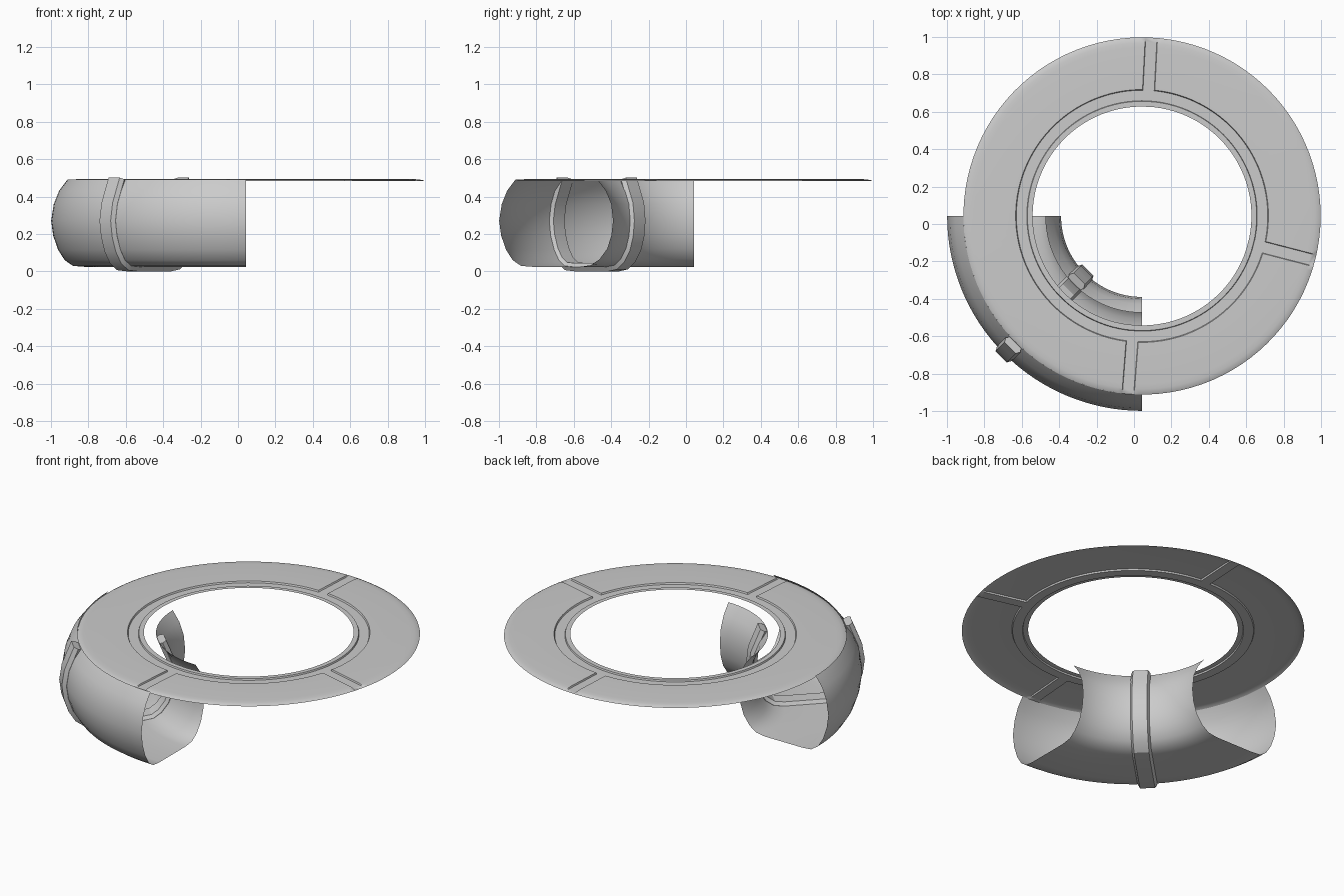
import bpy, bmesh
from math import sin, cos, asin, pi, radians, hypot

if "Cube" in bpy.data.objects:
    bpy.data.objects.remove(bpy.data.objects["Cube"])

CX, CY = 0.043, 0.043          # common axis of ring and trough


def polar(r, a, z):
    return (CX + r * cos(a), CY + r * sin(a), z)


def make(name, rows, close_u=False, close_v=False, caps=False, angle=35):
    """Skin a grid of points (rows of equal length) into a mesh object."""
    bm = bmesh.new()
    g = [[bm.verts.new(p) for p in row] for row in rows]
    n, m = len(g), len(g[0])
    for i in range(n if close_u else n - 1):
        for j in range(m if close_v else m - 1):
            i2, j2 = (i + 1) % n, (j + 1) % m
            bm.faces.new((g[i][j], g[i2][j], g[i2][j2], g[i][j2]))
    if caps:
        bm.faces.new(g[0])
        bm.faces.new(g[-1])
    bmesh.ops.recalc_face_normals(bm, faces=bm.faces)
    me = bpy.data.meshes.new(name)
    bm.to_mesh(me)
    bm.free()
    ob = bpy.data.objects.new(name, me)
    bpy.context.collection.objects.link(ob)
    bpy.ops.object.select_all(action='DESELECT')
    bpy.context.view_layer.objects.active = ob
    ob.select_set(True)
    bpy.ops.object.shade_smooth_by_angle(angle=radians(angle))
    return ob


# Top ring: thin plate with a circular channel and three radial slots
TOP, LOW = 0.493, 0.484
rings = [(0.585, TOP), (0.613, TOP), (0.616, LOW), (0.672, LOW), (0.676, TOP),
         (0.90, TOP), (0.925, 0.491), (0.943, 0.488), (0.955, 0.482)]
slots = [radians(a) for a in (-14.5, 87, 265.5)]
columns = []                   # (base angle, half width offset, inside slot)
for k, c in enumerate(slots):
    nxt = slots[(k + 1) % 3] + (2 * pi if k == 2 else 0)
    columns += [(c, -0.033, False), (c, -0.030, True),
                (c, 0.030, True), (c, 0.033, False)]
    a0, a1 = c + 0.06, nxt - 0.06
    steps = round((a1 - a0) / radians(3.5))
    columns += [(a0 + (a1 - a0) * i / steps, 0, False) for i in range(steps + 1)]
rows = []
for a, w, inside in columns:
    row = []
    for r, z in rings:
        if inside and r > 0.67:
            z = min(z, LOW)
        row.append(polar(r, a + asin(w / r), z))
    rows.append(row)
ring = make("top_ring", rows, close_u=True)

# Quarter trough: open-topped curved section swept 90 degrees
section = [(0.955, 0.49), (1.0, 0.43), (1.028, 0.36), (1.042, 0.27),
           (1.031, 0.19), (1.005, 0.115), (0.97, 0.06), (0.925, 0.029),
           (0.86, 0.024), (0.735, 0.024), (0.61, 0.024), (0.55, 0.033),
           (0.505, 0.065), (0.465, 0.12), (0.442, 0.19), (0.433, 0.27),
           (0.443, 0.36), (0.472, 0.43), (0.517, 0.49)]
make("trough", [[polar(r, pi + pi / 2 * i / 32, z) for r, z in section]
                for i in range(33)], angle=50)

# Rib: hexagonal band following the section halfway along the trough
path = [(0.975, 0.492)] + section[1:-1] + [(0.497, 0.492)]
hexagon = [(-0.055, 0), (-0.042, 0.024), (0.042, 0.024),
           (0.055, 0), (0.042, -0.02), (-0.042, -0.02)]
ca, sa = cos(radians(225)), sin(radians(225))
rows = []
for i, (r, z) in enumerate(path):
    p, q = path[max(i - 1, 0)], path[min(i + 1, len(path) - 1)]
    d = hypot(q[0] - p[0], q[1] - p[1])
    nr, nz = -(q[1] - p[1]) / d, (q[0] - p[0]) / d
    row = []
    for t, o in hexagon:
        rr, zz = r + nr * o, max(0.0, z + nz * o)
        row.append((CX + rr * ca - t * sa, CY + rr * sa + t * ca, zz))
    rows.append(row)
make("rib", rows, close_v=True, caps=True, angle=25)
